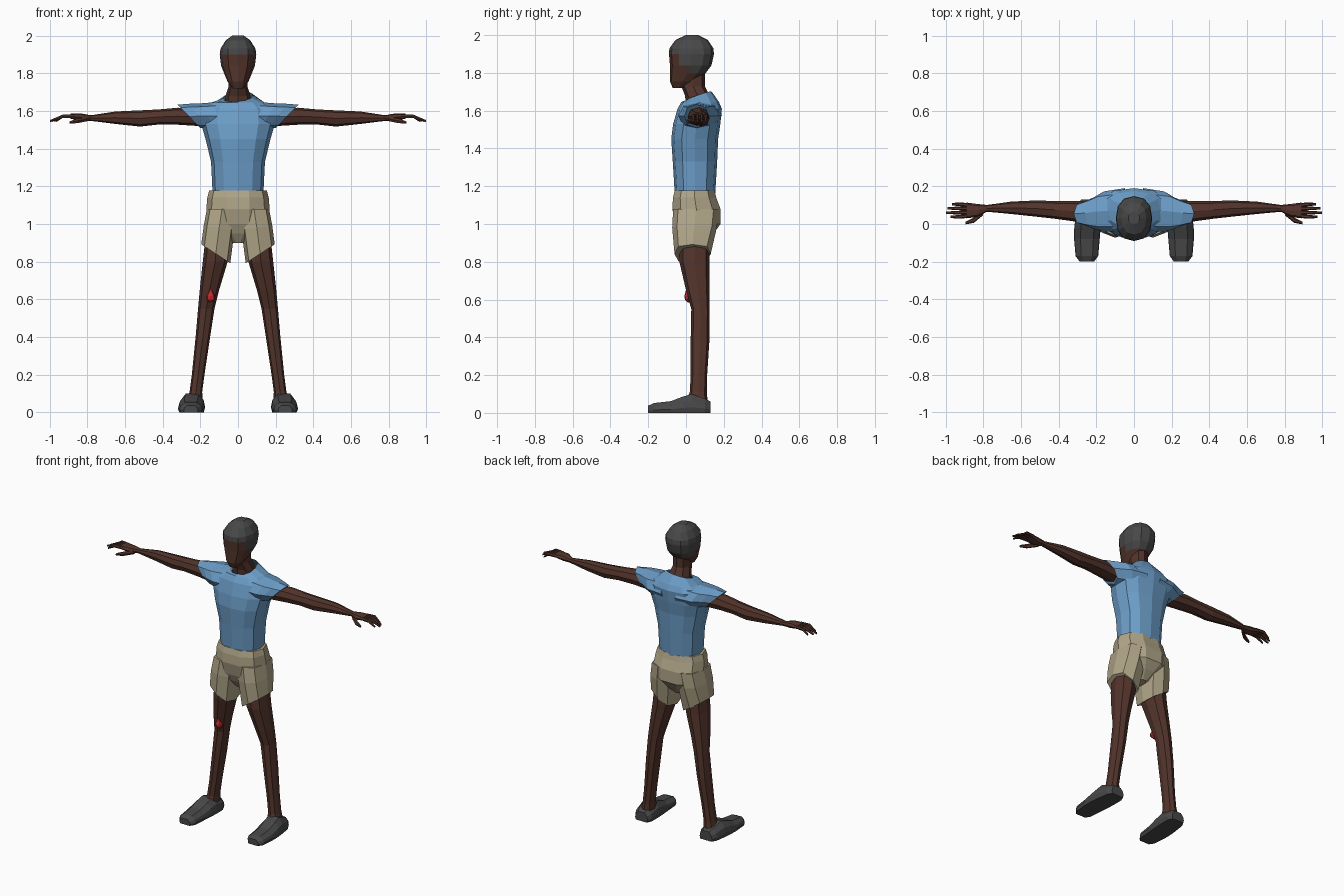
import bpy, bmesh, math
from mathutils import Vector

cube = bpy.data.objects.get("Cube")
if cube:
    bpy.data.objects.remove(cube, do_unlink=True)


def material(name, rgb):
    m = bpy.data.materials.new(name)
    m.use_nodes = True
    m.diffuse_color = (*rgb, 1)
    bsdf = m.node_tree.nodes["Principled BSDF"]
    bsdf.inputs["Base Color"].default_value = (*rgb, 1)
    bsdf.inputs["Roughness"].default_value = 0.9
    return m


SKIN = material("brown skin", (0.085, 0.034, 0.024))
SHIRT = material("blue cloth", (0.15, 0.34, 0.58))
SHORTS = material("khaki cloth", (0.44, 0.38, 0.25))
GREY = material("dark grey", (0.065, 0.065, 0.066))
RED = material("red", (0.6, 0.025, 0.03))


def ring(center, u, v, n=10, power=0.85):
    """Boxy oval spanned by the half-axes u and v."""
    def soft(t):
        return math.copysign(abs(t) ** power, t) if abs(t) > 1e-6 else 0
    c, u, v = Vector(center), Vector(u), Vector(v)
    angles = [2 * math.pi * i / n for i in range(n)]
    return [c + u * soft(math.cos(a)) + v * soft(math.sin(a)) for a in angles]


def level(z, x0, x1, y0, y1, n=10):
    """Horizontal ring from its extents."""
    return ring(((x0 + x1) / 2, (y0 + y1) / 2, z),
                ((x1 - x0) / 2, 0, 0), (0, (y1 - y0) / 2, 0), n)


def loft(name, rings, mats, side=1, cap_end=True, rule=None):
    """Skin a row of rings; side -1 mirrors it across x."""
    bm = bmesh.new()
    rows = [[bm.verts.new((p[0] * side, p[1], p[2])) for p in r] for r in rings]
    n = len(rows[0])
    for a, b in zip(rows, rows[1:]):
        for i in range(n):
            j = (i + 1) % n
            bm.faces.new((a[i], a[j], b[j], b[i]))
    bm.faces.new(rows[0])
    bm.faces.new(rows[-1])
    bmesh.ops.recalc_face_normals(bm, faces=bm.faces)
    if rule:
        for f in bm.faces:
            f.material_index = rule(f.calc_center_median())
    if not cap_end:
        bm.faces.ensure_lookup_table()
        bmesh.ops.delete(bm, geom=[bm.faces[-1]], context='FACES_ONLY')
    mesh = bpy.data.meshes.new(name)
    bm.to_mesh(mesh)
    bm.free()
    for m in mats:
        mesh.materials.append(m)
    obj = bpy.data.objects.new(name, mesh)
    bpy.context.collection.objects.link(obj)
    return obj


# Head: hair covers the crown and the back
def is_hair(c):
    return int(c.z > 1.91 or (c.z > 1.8 and c.z + 1.2 * c.y > 1.86))


head = [(1.72, .03, -.07, -.01), (1.755, .055, -.085, .05), (1.8, .074, -.085, .105),
        (1.84, .09, -.085, .135), (1.9, .097, -.09, .148), (1.93, .093, -.088, .145),
        (1.975, .065, -.055, .115), (2.0, .03, 0, .065)]
loft("head", [level(z, -w, w, a, b, 12) for z, w, a, b in head], [SKIN, GREY], rule=is_hair)

# Neck
neck = [(1.62, .075, 0, .14), (1.68, .066, -.005, .125), (1.73, .05, -.025, .1), (1.8, .05, -.025, .1)]
loft("neck", [level(z, -w, w, a, b, 8) for z, w, a, b in neck], [SKIN])

# Shirt body with a collar that dips at the front
shirt = [(1.165, .135, -.06, .155), (1.33, .143, -.07, .165), (1.45, .172, -.078, .17),
         (1.53, .195, -.068, .182), (1.61, .19, -.045, .19), (1.645, .14, -.025, .175)]
rings = [level(z, -w, w, a, b, 12) for z, w, a, b in shirt]
rings.append(ring((0, .065, 1.675), (.078, 0, .008), (0, .072, .025), 12))
loft("shirt_body", rings, [SHIRT], cap_end=False)

# Shorts waist and seat
seat = [(.9, .03, 0, .1), (.95, .09, -.035, .15), (1.0, .155, -.06, .188), (1.08, .168, -.078, .188),
        (1.14, .163, -.074, .165), (1.178, .153, -.064, .155)]
loft("shorts_seat", [level(z, -w, w, a, b) for z, w, a, b in seat], [SHORTS])


def shoe_ring(y, x, w, h):
    half = [(w * .9, 0), (w, h * .3), (w * .9, h * .65), (w * .5, h)]
    return [(x + a, y, z) for a, z in half] + [(x - a, y, z) for a, z in reversed(half)]


for side, word in ((1, "left"), (-1, "right")):
    # Sleeve with a slanted opening
    sleeve = [((.05, .075, 1.575), .115, .02, .075), ((.16, .066, 1.572), .107, .04, .068),
              ((.21, .058, 1.572), .085, .05, .066), ((.26, .055, 1.571), .063, .06, .062)]
    loft(word + "_sleeve", [ring(c, (0, w, 0), (t, 0, h), 8) for c, w, t, h in sleeve], [SHIRT], side)

    # Arm and palm
    arm = [(.16, .06, 1.565, .058, .048), (.32, .068, 1.572, .054, .045), (.42, .075, 1.568, .047, .04),
           (.52, .082, 1.56, .043, .043), (.65, .086, 1.564, .033, .033), (.78, .083, 1.562, .018, .015),
           (.83, .072, 1.566, .034, .02), (.89, .072, 1.572, .042, .013)]
    loft(word + "_arm", [ring((x, y, z), (0, w, 0), (0, 0, h), 8) for x, y, z, w, h in arm], [SKIN], side)

    # Fingers and thumb
    for i, (y, tip) in enumerate(((.038, .975), (.06, .998), (.083, .99), (.105, .965))):
        path = [(.87, .072 + (y - .072) * .85, 1.572, .01), (.93, y, 1.572, .01), (tip, y, 1.546, .006)]
        loft(f"{word}_finger_{i + 1}",
             [ring((x, b, z), (0, r, 0), (0, 0, r), 6) for x, b, z, r in path], [SKIN], side)
    thumb = [(.8, .06, 1.557, .013), (.85, .02, 1.548, .014), (.895, .005, 1.538, .007)]
    loft(word + "_thumb", [ring((x, y, z), (0, r, 0), (0, 0, r), 6) for x, y, z, r in thumb], [SKIN], side)

    # Shorts leg, hem higher on the outside
    leg = [((.085, .052, 1.08), .08, 0, .12), ((.1, .045, .98), .082, .01, .118),
           ((.118, .035, .842), .077, .05, .096)]
    loft(word + "_shorts_leg", [ring(c, (w, 0, t), (0, d, 0), 8, .7) for c, w, t, d in leg], [SHORTS], side)

    # Bare leg
    limb = [(.95, .05, .17, -.035, .125), (.8, .055, .187, -.035, .125), (.65, .1, .203, 0, .125),
            (.55, .125, .212, .028, .125), (.4, .148, .225, .025, .125), (.2, .178, .245, .025, .112),
            (.11, .19, .257, .02, .11), (.06, .188, .27, 0, .115)]
    loft(word + "_leg", [level(*r, 8) for r in limb], [SKIN], side)

    # Shoe
    shoe = [(-.2, .25, .038, .038), (-.17, .25, .06, .052), (-.08, .25, .068, .062),
            (-.02, .247, .07, .085), (.03, .243, .068, .1), (.1, .238, .062, .075), (.13, .236, .045, .06)]
    loft(word + "_shoe", [shoe_ring(*s) for s in shoe], [GREY], side)

# Red drop on the right knee
drop = [(.585, .008), (.6, .022), (.618, .022), (.637, .011), (.652, .002)]
loft("knee_drop", [ring((.145, .012 - (z - .6) * .2, z), (w, 0, 0), (0, w * .8, 0), 8) for z, w in drop],
     [RED], -1)
